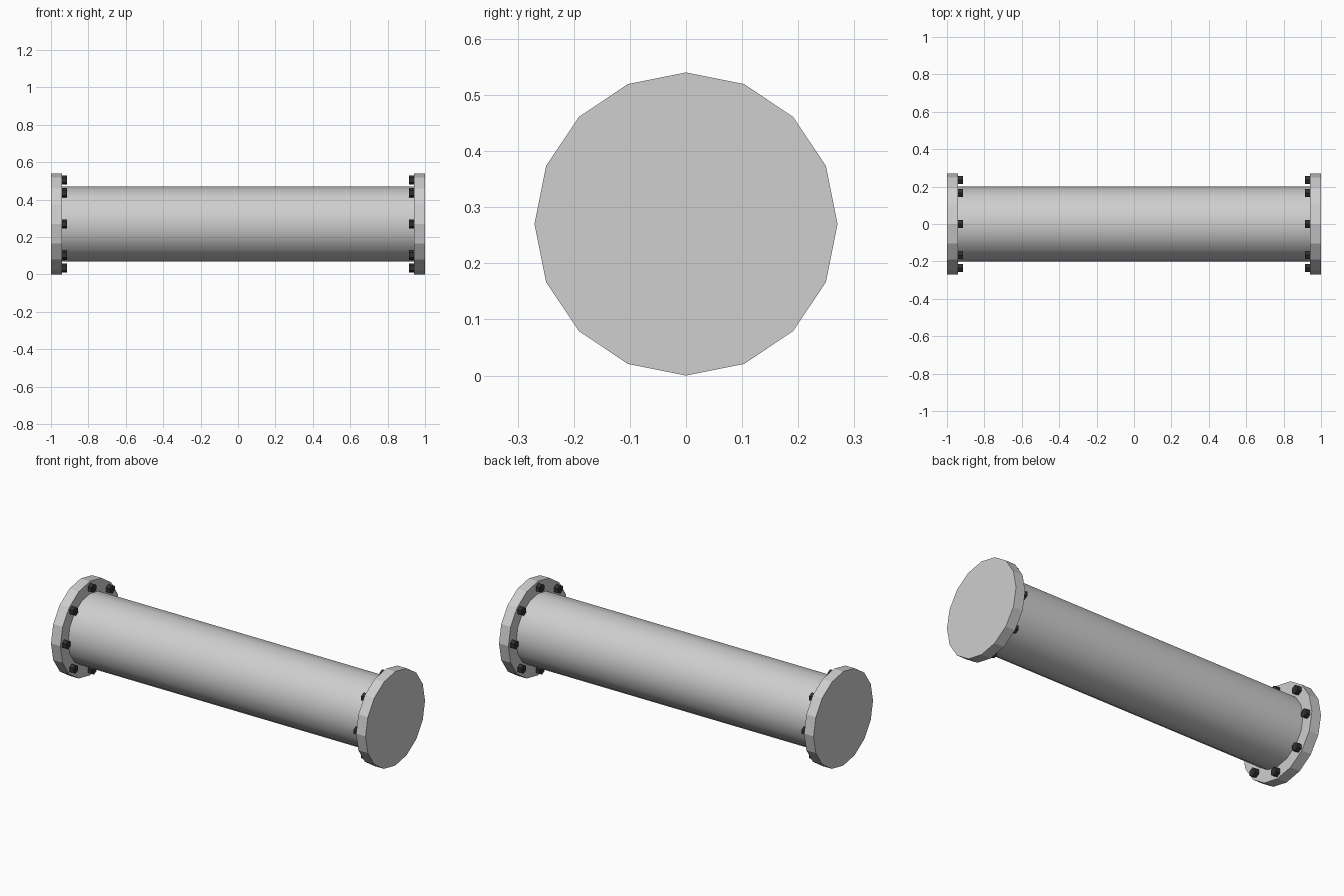
import bpy, math
from mathutils import Matrix

if "Cube" in bpy.data.objects:
    bpy.data.objects.remove(bpy.data.objects["Cube"])

R, CZ = 0.27, 0.27   # flange radius, axis height


def mat(name, c):
    m = bpy.data.materials.new(name)
    m.diffuse_color = (*c, 1)
    m.use_nodes = True
    m.node_tree.nodes["Principled BSDF"].inputs["Base Color"].default_value = m.diffuse_color
    return m


steel = mat("light grey steel", (0.62, 0.62, 0.62))
dark = mat("dark bolt", (0.03, 0.03, 0.03))


def rod(name, x0, x1, y, z, r, sides, m, smooth=False):
    """Cylinder along x, with a corner pointing up."""
    bpy.ops.mesh.primitive_cylinder_add(vertices=sides, radius=r, depth=abs(x1 - x0))
    o = bpy.context.object
    o.name = name
    # local y (first corner) becomes world z, local z becomes world x
    o.data.transform(Matrix(((0, 0, 1), (1, 0, 0), (0, 1, 0))).to_4x4())
    o.location = ((x0 + x1) / 2, y, z)
    o.data.materials.append(m)
    if smooth:
        bpy.ops.object.shade_smooth_by_angle(angle=math.radians(40))
    return o


# pipe body
rod("pipe", -0.97, 0.97, 0, CZ, 0.2, 16, steel, True)

# end flanges with a ring of eight hex bolts on the inner face
for side, s in (("left", -1), ("right", 1)):
    rod(side + "_flange", s * 0.94, s * 1.0, 0, CZ, R, 16, steel)
    for i in range(8):
        a = i * math.pi / 4
        rod(f"{side}_bolt_{i + 1}", s * 0.915, s * 0.945,
            0.235 * math.cos(a), CZ + 0.235 * math.sin(a), 0.025, 6, dark)
